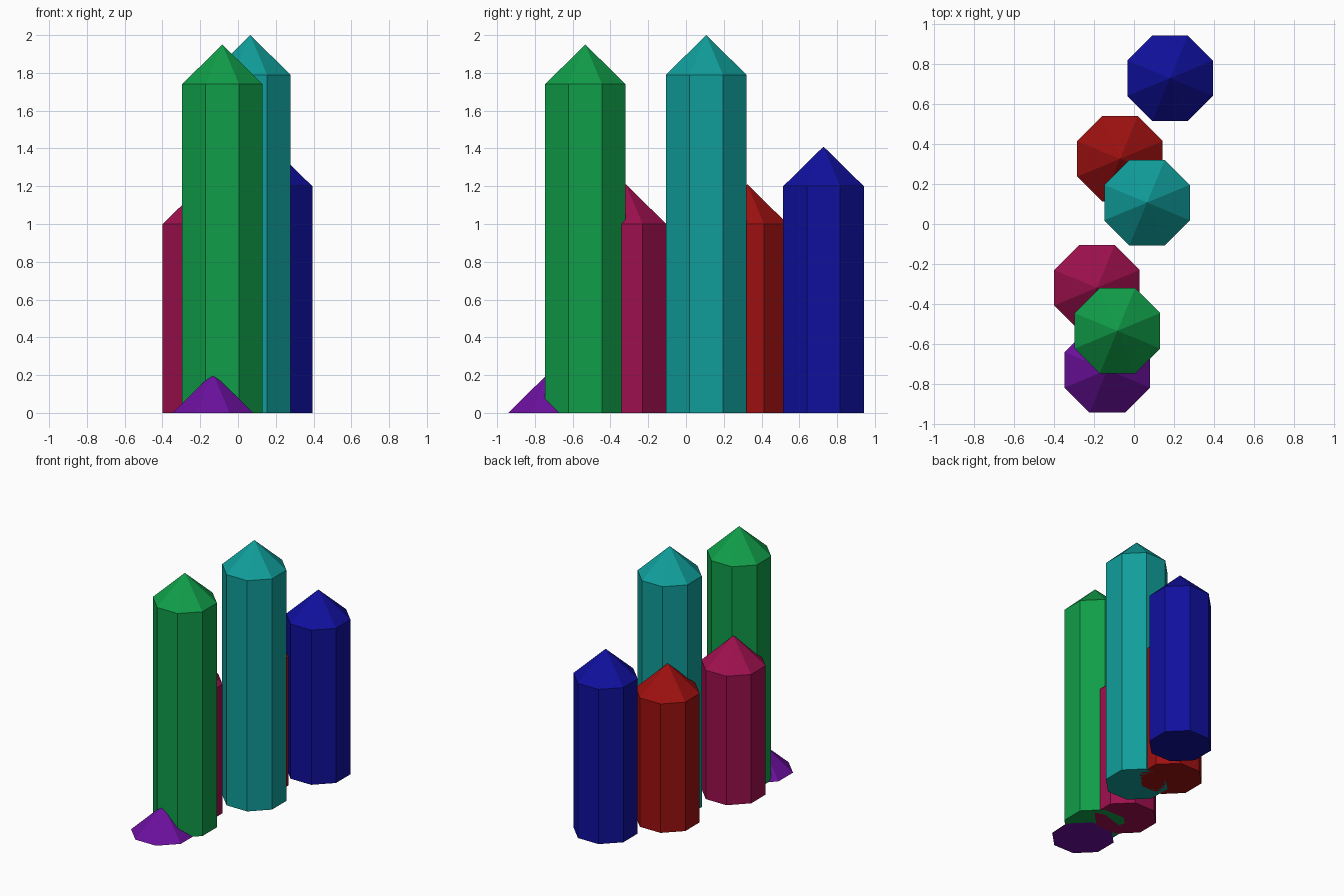
import bpy, bmesh, math

cube = bpy.data.objects.get("Cube")
if cube:
    bpy.data.objects.remove(cube)

SIDES = 8
RADIUS = 0.231      # corner radius, flat sides 0.213 from the axis
TIP = 0.21          # height of the pointed top


def linear(c):
    c /= 255
    return c / 12.92 if c <= 0.04045 else ((c + 0.055) / 1.055) ** 2.4


def make_material(name, rgb):
    colour = [linear(c) for c in rgb] + [1.0]
    mat = bpy.data.materials.new(name)
    mat.diffuse_color = colour
    mat.use_nodes = True
    bsdf = mat.node_tree.nodes["Principled BSDF"]
    bsdf.inputs["Base Color"].default_value = colour
    bsdf.inputs["Roughness"].default_value = 0.7
    return mat


def make_crystal(name, x, y, shaft, mat):
    """Closed octagonal column with a pyramid tip; shaft 0 leaves only the tip."""
    bm = bmesh.new()

    def ring(z):
        angles = [(i + 0.5) * math.tau / SIDES for i in range(SIDES)]
        return [bm.verts.new((RADIUS * math.cos(a), RADIUS * math.sin(a), z)) for a in angles]

    base = ring(0)
    bm.faces.new(base[::-1])
    top = base
    if shaft > 0:
        top = ring(shaft)
        for i in range(SIDES):
            j = (i + 1) % SIDES
            bm.faces.new((base[i], base[j], top[j], top[i]))
    apex = bm.verts.new((0, 0, shaft + TIP))
    for i in range(SIDES):
        bm.faces.new((top[i], top[(i + 1) % SIDES], apex))

    mesh = bpy.data.meshes.new(name)
    bm.to_mesh(mesh)
    bm.free()
    mesh.materials.append(mat)
    obj = bpy.data.objects.new(name, mesh)
    obj.location = (x, y, 0)
    bpy.context.collection.objects.link(obj)


# colour, x, y, shaft height, sRGB colour
crystals = [
    ("purple", -0.133, -0.728, 0.0, (108, 16, 158)),
    ("green", -0.083, -0.533, 1.74, (16, 158, 73)),
    ("magenta", -0.185, -0.318, 1.0, (158, 16, 78)),
    ("teal", 0.065, 0.107, 1.79, (16, 158, 155)),
    ("red", -0.07, 0.325, 1.0, (158, 16, 16)),
    ("blue", 0.18, 0.728, 1.2, (16, 16, 158)),
]
for colour, x, y, shaft, rgb in crystals:
    make_crystal(colour + "_crystal", x, y, shaft, make_material(colour, rgb))
